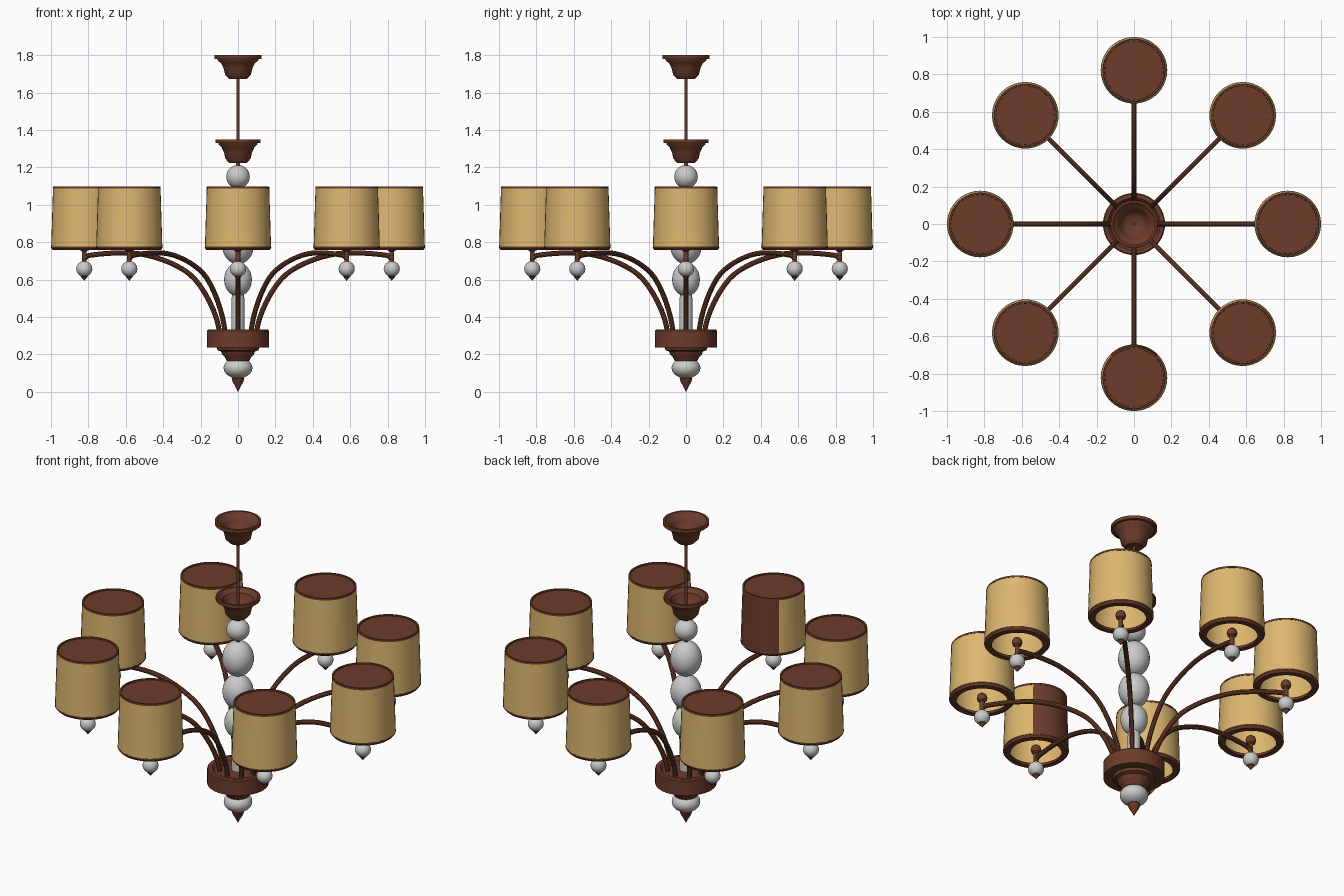
import bpy, bmesh
from math import pi, cos, sin, radians
from mathutils import Matrix, Vector

if "Cube" in bpy.data.objects:
    bpy.data.objects.remove(bpy.data.objects["Cube"])

def material(name, color):
    m = bpy.data.materials.new(name)
    m.diffuse_color = (*color, 1)
    m.use_nodes = True
    m.node_tree.nodes["Principled BSDF"].inputs["Base Color"].default_value = m.diffuse_color
    return m

BROWN = material("bronze", (0.15, 0.045, 0.023))
TAN = material("shade_fabric", (0.72, 0.47, 0.16))
ARMS, REACH = 8, 0.822

def finish(name, bm, mat):
    bmesh.ops.remove_doubles(bm, verts=bm.verts, dist=1e-5)
    bmesh.ops.recalc_face_normals(bm, faces=bm.faces)
    me = bpy.data.meshes.new(name)
    bm.to_mesh(me)
    bm.free()
    if mat:
        me.materials.append(mat)
    me.shade_smooth()
    ob = bpy.data.objects.new(name, me)
    bpy.context.collection.objects.link(ob)
    bpy.context.view_layer.objects.active = ob
    bpy.ops.object.select_all(action='DESELECT')
    ob.select_set(True)
    bpy.ops.object.shade_smooth_by_angle(angle=radians(35))
    return ob

def lathe(name, profile, mat=BROWN, steps=40, closed=False):
    """Revolve (radius, z) points about the z axis."""
    bm = bmesh.new()
    vs = [bm.verts.new((r, 0, z)) for r, z in profile]
    pairs = list(zip(vs, vs[1:])) + ([(vs[-1], vs[0])] if closed else [])
    edges = [bm.edges.new(p) for p in pairs]
    bmesh.ops.spin(bm, geom=vs + edges, cent=(0, 0, 0), axis=(0, 0, 1),
                   angle=2 * pi, steps=steps, use_duplicate=False)
    return finish(name, bm, mat)

def ball(name, r, z, h, mat=None):
    bm = bmesh.new()
    bmesh.ops.create_uvsphere(bm, u_segments=32, v_segments=20, radius=1,
                              matrix=Matrix.Translation((0, 0, z)) @ Matrix.Diagonal((r, r, h, 1)))
    return finish(name, bm, mat)

def ring_copies(ob, dist):
    """Place the part on every arm, sharing one mesh."""
    obs = []
    for i in range(ARMS):
        a = 2 * pi * i / ARMS
        c = ob if i == 0 else ob.copy()
        if i:
            bpy.context.collection.objects.link(c)
        c.location = (dist * cos(a), dist * sin(a), 0)
        c.rotation_euler.z = a
        c.name = f"{ob.name.split('.')[0].rstrip('_0123456789')}_{i + 1}"
        obs.append(c)
    return obs

# Ceiling canopy and lower dish: open stepped bowls
def bowl(name, top, r, foot):
    lathe(name, [(0, top - .128), (foot, top - .128), (foot + .022, top - .105),
                 (foot + .03, top - .07), (foot + .042, top - .045), (r - .018, top - .03),
                 (r - .015, top - .02), (r, top - .02), (r, top), (r - .012, top),
                 (r - .02, top - .014), (r - .035, top - .022), (foot + .032, top - .04),
                 (foot + .018, top - .07), (foot, top - .085), (0, top - .092)])

bowl("ceiling_canopy", 1.80, .125, .047)
bowl("column_dish", 1.35, .12, .045)
lathe("hanging_rod", [(0, 1.22), (.009, 1.22), (.009, 1.72), (0, 1.72)], steps=16)
lathe("column_core", [(0, .3), (.012, .3), (.012, 1.24), (0, 1.24)], steps=16)

# Glass column
ball("column_ball_top", .063, 1.15, .062)
ball("column_ball_upper", .086, .98, .102)
ball("column_ball_middle", .084, .782, .1)
ball("column_ball_lower", .074, .6, .09)
lathe("column_tube", [(0, .3), (.034, .3), (.034, .5), (.028, .53), (0, .53)], None)

# Hub and bottom finial
lathe("hub", [(0, .165), (.06, .165), (.07, .185), (.085, .2), (.09, .215), (.11, .222),
              (.115, .238), (.166, .238), (.166, .325), (.16, .332), (.14, .332),
              (.128, .318), (0, .318)])
ball("finial_ball", .077, .128, .056)
lathe("finial_tip", [(0, 0), (.012, .024), (.028, .052), (.034, .07), (.025, .08), (0, .08)], steps=24)

# Curved arm swept along a path, then converted to mesh
cu = bpy.data.curves.new("arm", 'CURVE')
cu.dimensions = '3D'
cu.bevel_depth, cu.bevel_resolution, cu.resolution_u = .0135, 3, 8
cu.use_fill_caps = True
sp = cu.splines.new('BEZIER')
path = [((.1, .31), (0, .09)), ((.26, .63), (.075, .06)),
        ((.57, .742), (.1, .005)), ((.80, .728), (.01, -.003)), ((.822, .705), (0, -.008))]
sp.bezier_points.add(len(path) - 1)
for p, ((x, z), (tx, tz)) in zip(sp.bezier_points, path):
    co, t = Vector((x, 0, z)), Vector((tx, 0, tz))
    p.co, p.handle_left, p.handle_right = co, co - t, co + t
tmp = bpy.data.objects.new("arm_path", cu)
bpy.context.collection.objects.link(tmp)
bm = bmesh.new()
bm.from_mesh(tmp.to_mesh())
bpy.data.objects.remove(tmp)
ring_copies(finish("arm", bm, BROWN), 0)

# Arm ends: stem with knob, glass drop and tip
ring_copies(lathe("lamp_stem", [(0, .69), (.013, .69), (.013, .75), (.024, .758), (.029, .775),
                                (.024, .793), (.012, .803), (0, .805)], steps=20), REACH)
ring_copies(ball("glass_drop", .043, .657, .042), REACH)
ring_copies(lathe("drop_tip", [(0, .593), (.008, .603), (.02, .617), (.02, .625), (0, .63)], steps=20), REACH)

# Shades: tapered wall, bottom rim ring and recessed top cap
shades = ring_copies(lathe("shade", [(.177, .768), (.167, 1.09), (.162, 1.09), (.172, .768)],
                           TAN, closed=True), REACH)
ring_copies(lathe("shade_bottom_rim", [(.168, .757), (.178, .77), (.177, .777), (.145, .777), (.137, .757)],
                  closed=True), REACH)
ring_copies(lathe("shade_top_cap", [(0, 1.076), (.1655, 1.085), (.168, 1.086), (.167, 1.097), (.158, 1.097),
                                    (.157, 1.09), (0, 1.09)]), REACH)

# Front shade carries a dark panel facing the column
front = shades[6]
front.data = front.data.copy()
front.data.materials.append(BROWN)
for f in front.data.polygons:
    if f.normal.x < -cos(radians(41)):
        if f.center.x < 0:
            f.material_index = 1
